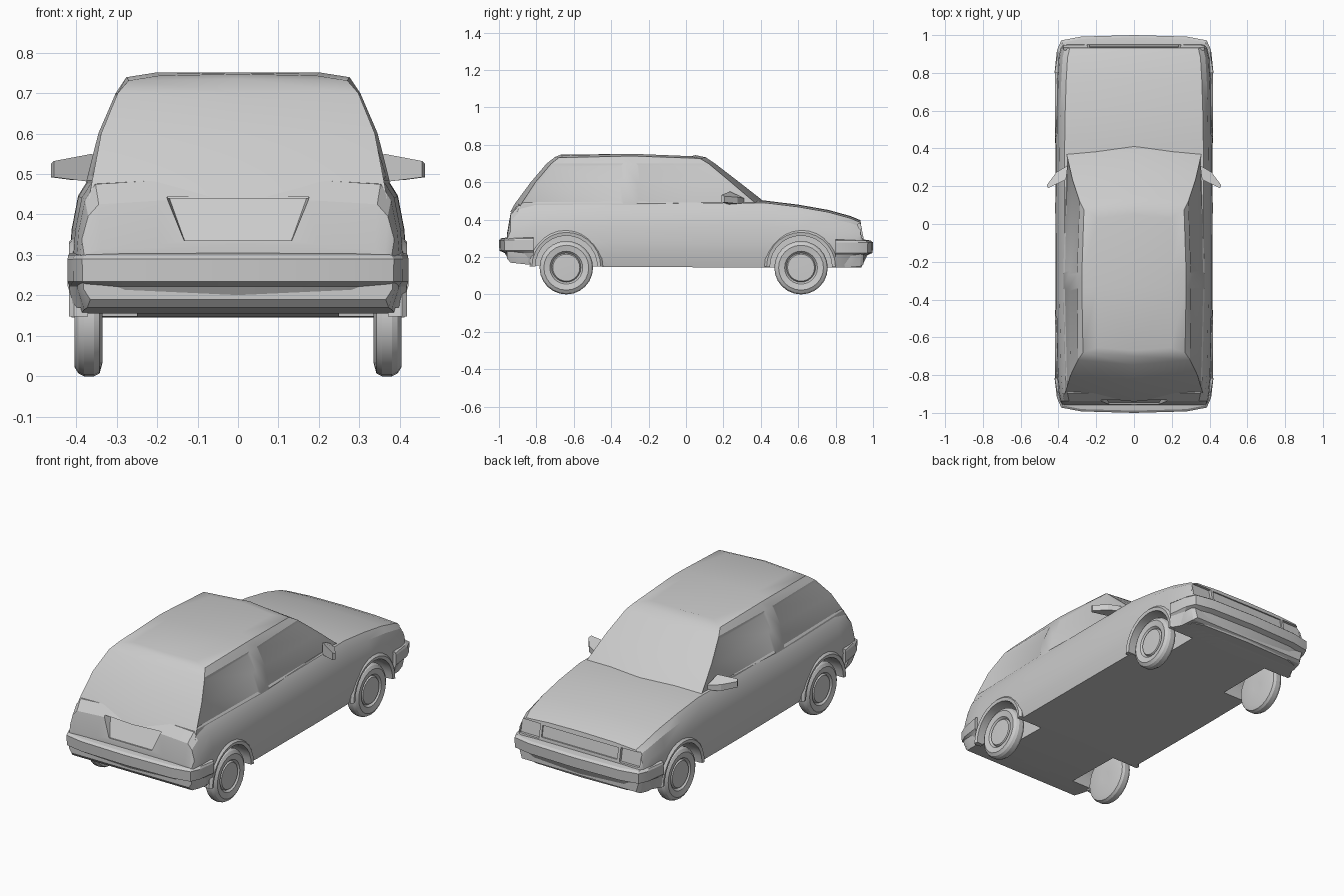
import bpy, bmesh
from math import sin, cos, pi

if "Cube" in bpy.data.objects:
    bpy.data.objects.remove(bpy.data.objects["Cube"])


def stack(name, rings, caps=True, closed=True, inset=None, angle=0.4):
    """Skin a list of equal-length point rings; inset = test(row, col) for recessed panels."""
    bm = bmesh.new()
    vs = [[bm.verts.new(p) for p in r] for r in rings]
    n, panels = len(rings[0]), []
    for i in range(len(vs) - 1):
        for j in range(n if closed else n - 1):
            k = (j + 1) % n
            f = bm.faces.new((vs[i][j], vs[i][k], vs[i + 1][k], vs[i + 1][j]))
            if inset and inset(i, j):
                panels.append(f)
    if caps:
        bm.faces.new(vs[0][::-1])
        bm.faces.new(vs[-1])
    bmesh.ops.recalc_face_normals(bm, faces=bm.faces)
    if panels:
        bmesh.ops.inset_region(bm, faces=panels, thickness=0.018, depth=-0.005)
    me = bpy.data.meshes.new(name)
    bm.to_mesh(me)
    bm.free()
    ob = bpy.data.objects.new(name, me)
    bpy.context.collection.objects.link(ob)
    bpy.ops.object.select_all(action='DESELECT')
    ob.select_set(True)
    bpy.context.view_layer.objects.active = ob
    bpy.ops.object.shade_smooth_by_angle(angle=angle)
    return ob


def both(half):
    """Complete a half outline that starts and ends on x = 0."""
    return half + [(-x, y, z) for x, y, z in half[-2:0:-1]]


def circle(x, r, y, z, n=24):
    return [(x, y + r * cos(2 * pi * i / n), z + r * sin(2 * pi * i / n)) for i in range(n)]


def cut(target, cutter):
    m = target.modifiers.new("cut", 'BOOLEAN')
    m.object, m.operation, m.solver = cutter, 'DIFFERENCE', 'EXACT'
    bpy.context.view_layer.objects.active = target
    bpy.ops.object.modifier_apply(modifier=m.name)
    bpy.data.objects.remove(cutter)


# lower body: cross-sections along y (y, half width, top height, floor height)
stations = [(-0.957, 0.385, 0.315, 0.19), (-0.938, 0.392, 0.425, 0.17), (-0.895, 0.40, 0.475, 0.165),
            (-0.80, 0.408, 0.482, 0.155), (-0.40, 0.416, 0.486, 0.147), (0.1, 0.417, 0.488, 0.145),
            (0.42, 0.415, 0.490, 0.145), (0.60, 0.412, 0.468, 0.145), (0.76, 0.407, 0.440, 0.145),
            (0.88, 0.400, 0.407, 0.145), (0.932, 0.388, 0.385, 0.15), (0.95, 0.375, 0.29, 0.16)]


def section(y, w, top, low):
    h = top - 0.28
    return both([(0, y, low), (w - 0.02, y, low), (w - 0.004, y, 0.215), (w, y, 0.28),
                 (w - 0.006, y, 0.28 + h * 0.4), (w - 0.022, y, 0.28 + h * 0.8),
                 (w - 0.048, y, top), (0.2, y, top + 0.009), (0, y, top + 0.012)])


body = stack("body", [section(*s) for s in stations])

# wheel wells, flared lips and wheels
AXLES = (-0.64, 0.615)
PROFILE = [(0.03, 0.397), (0.072, 0.396), (0.078, 0.386), (0.088, 0.398), (0.12, 0.404), (0.136, 0.394),
           (0.143, 0.380), (0.143, 0.356), (0.136, 0.342), (0.11, 0.335), (0.03, 0.337)]
for y in AXLES:
    for s, side in ((1, "right"), (-1, "left")):
        cut(body, stack("well_cutter", [circle(s * x, 0.168, y, 0.148, 32) for x in (0.25, 0.6)]))
        end = "rear" if y < 0 else "front"
        lip = []
        for i in range(15):
            a = pi * i / 14
            lip.append([(s * x, y + r * cos(a), 0.148 + r * sin(a))
                        for r, x in ((0.166, 0.37), (0.166, 0.414), (0.184, 0.418), (0.196, 0.405), (0.19, 0.37))])
        stack(f"{end}_{side}_arch", lip)
        stack(f"{end}_{side}_wheel", [circle(s * x, r, y, 0.143) for r, x in PROFILE])

# number plate recess in the hatch
plate = [(-0.20, 0.447), (0.20, 0.447), (0.155, 0.34), (-0.155, 0.34)]
cut(body, stack("plate_cutter", [[(x, -1.1, z) for x, z in plate],
                                 [(x * 0.85, -0.89 if z > 0.4 else -0.947, z - 0.005) for x, z in plate]]))

# headlight and grille recesses
for x0, x1, z0, z1, d in ((0.25, 0.372, 0.30, 0.376, 0.015), (-0.372, -0.25, 0.30, 0.376, 0.015),
                          (-0.235, 0.235, 0.31, 0.372, 0.006)):
    lamp = [(x0, z0), (x1, z0), (x1, z1), (x0, z1)]
    cut(body, stack("lamp_cutter", [[(x, 1.1, z) for x, z in lamp],
                                    [(x, 0.95 - d - (z - 0.29) * 0.19, z) for x, z in lamp]]))
bpy.context.view_layer.objects.active = body
body.select_set(True)
bpy.ops.object.shade_smooth_by_angle(angle=0.4)

# cabin: rings from belt to roof (z, front centre y, pillar x/y, side x, rear corner x/y, rear centre y)
levels = [(0.44, 0.47, 0.365, 0.41, 0.372, 0.368, -0.905, -0.94),
          (0.485, 0.432, 0.358, 0.375, 0.374, 0.36, -0.88, -0.915),
          (0.60, 0.285, 0.327, 0.24, 0.345, 0.338, -0.805, -0.83),
          (0.70, 0.155, 0.288, 0.12, 0.302, 0.297, -0.72, -0.745),
          (0.733, 0.105, 0.265, 0.075, 0.276, 0.27, -0.68, -0.70),
          (0.745, 0.05, 0.19, 0.03, 0.20, 0.195, -0.655, -0.67)]


def cabin_ring(z, fc, fx, fy, sx, rx, ry, rc):
    crown = 0.006 if z > 0.71 else 0
    return both([(0, fc, z), (fx, fy, z - crown), (sx, -0.265, z + crown),
                 (sx, -0.335, z + crown), (rx, ry, z - crown / 3), (0, rc, z + crown / 3)])


stack("cabin", [cabin_ring(*l) for l in levels],
      inset=lambda i, j: i in (1, 2) and j in (1, 3, 6, 8))

# bumpers with tapered valance (z, inset)
for s, name, dz, low, back in ((1, "front_bumper", 0, 0.145, 0.80), (-1, "rear_bumper", 0.012, 0.17, 0.815)):
    rings = []
    for z, d in ((low, 0.062), (0.21 + dz, 0.03), (0.222 + dz, 0.002), (0.278 + dz, 0), (0.288 + dz, 0.012),
                 (0.293 + dz, 0.045)):
        c = 0.15 * d
        rings.append(both([(0, s * (1.0 - d), z), (0.28, s * (0.992 - d), z), (0.385 - d * 0.6, s * (0.972 - d), z),
                           (0.408 - d * 0.5, s * (0.92 - d), z), (0.421 - c, s * back, z), (0, s * back, z)]))
    stack(name, rings)

# door mirrors
for s, side in ((1, "right"), (-1, "left")):
    outline = [(0.35, 0.31, 0.485, 0.515), (0.36, 0.235, 0.48, 0.55), (0.455, 0.19, 0.492, 0.532),
               (0.462, 0.205, 0.492, 0.525), (0.41, 0.275, 0.485, 0.52)]
    stack(side + "_mirror", [[(s * x, y, p[k]) for p in outline for x, y in (p[:2],)] for k in (2, 3)])
